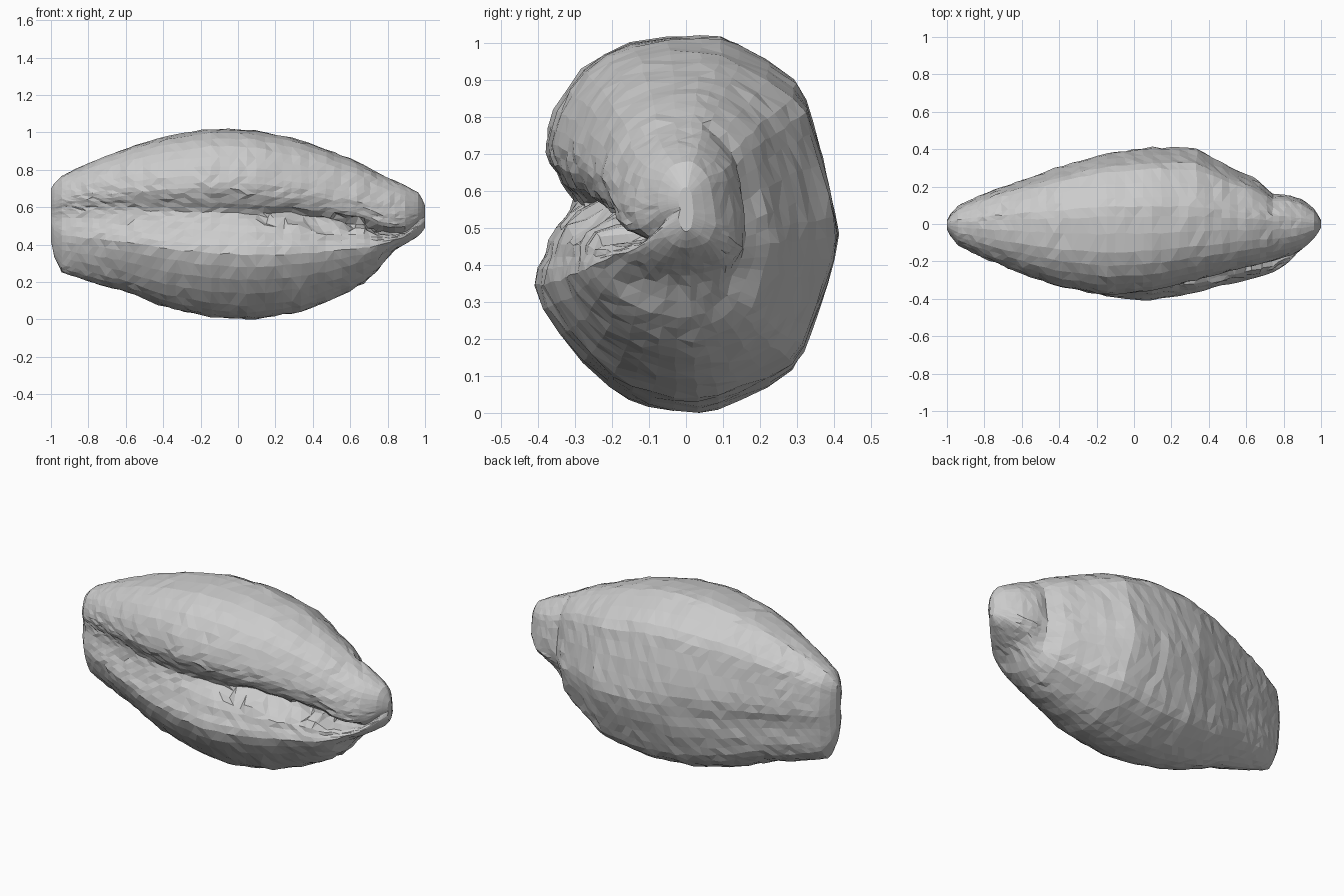
import bpy, bmesh, math, random
from mathutils import Vector

if "Cube" in bpy.data.objects:
    bpy.data.objects.remove(bpy.data.objects["Cube"])

random.seed(4)

# Stations along the shell:
# x, bottom z, top z, slit z, upper lip y, lower lip y, back y, slit y
STATIONS = [
    (-1.00, .42, .70, .57, -.03, -.03, .02, -.027),
    (-.985, .34, .725, .57, -.06, -.055, .05, -.052),
    (-.94, .25, .77, .58, -.115, -.11, .10, -.10),
    (-.80, .205, .835, .585, -.185, -.18, .17, -.155),
    (-.60, .15, .915, .585, -.265, -.26, .24, -.22),
    (-.40, .07, .975, .58, -.335, -.33, .315, -.275),
    (-.15, .012, 1.02, .575, -.378, -.385, .385, -.305),
    (.08, .0, 1.015, .565, -.36, -.41, .41, -.285),
    (.33, .04, .96, .55, -.30, -.37, .405, -.22),
    (.48, .095, .905, .535, -.26, -.325, .325, -.175),
    (.66, .185, .835, .51, -.215, -.285, .235, -.115),
    (.74, .255, .785, .48, -.195, -.26, .185, -.09),
    (.82, .36, .75, .46, -.175, -.205, .172, -.085),
    (.90, .405, .715, .47, -.135, -.13, .138, -.09),
    (.97, .45, .675, .53, -.07, -.06, .075, -.05),
    (1.00, .49, .61, .55, -.02, -.02, .02, -.015),
]

# Kidney cross-section in unit coordinates (y, z); z = 0 is the slit,
# y = -2 marks the bottom of the slit
SECTION = [
    (.1, 1), (-.4, .955), (-.75, .79), (-.94, .55), (-1, .36), (-.97, .23), (-.89, .11),
    (-2, 0), (-.86, -.11), (-.94, -.25), (-1, -.39), (-.84, -.63), (-.52, -.87),
    (-.25, -.97), (.08, -1), (.36, -.94), (.7, -.8), (.82, -.62), (.93, -.38),
    (1, -.15), (.95, .1), (.84, .5), (.72, .74), (.35, .95),
]


def station_at(x):
    for a, b in zip(STATIONS, STATIONS[1:]):
        if x <= b[0] + 1e-6:
            t = (x - a[0]) / (b[0] - a[0])
            return [p + (q - p) * t for p, q in zip(a, b)]
    return STATIONS[-1]


def ring_at(x):
    """Cross-section of the shell at x, rounded by a spline midpoint."""
    x, zb, zt, gz, yu, yl, yb, gy = station_at(x)
    pts = []
    for y, z in SECTION:
        front = yu if z > 0 else yl
        py = gy if y == -2 else (y * yb if y > 0 else -y * front)
        pz = gz + z * ((zt - gz) if z > 0 else (gz - zb))
        pts.append(Vector((x, py, pz)))
    n, out = len(pts), []
    for i in range(n):
        a, b, c, d = (pts[(i + k) % n] for k in (-1, 0, 1, 2))
        out += [b, (b + c) * .5625 - (a + d) * .0625]
    return out


def bump(v, mid, width):
    return math.exp(-((v - mid) / width) ** 2)


# Shell body lofted along x
COUNT = 54
bm = bmesh.new()
rings = []
for i in range(COUNT + 1):
    u = 2 * i / COUNT - 1
    x = .45 * u + .55 * math.sin(u * math.pi / 2)
    ring = []
    for j, p in enumerate(ring_at(x)):
        # faint chipped roughness, fading toward the tips
        end = min(1, (1 - abs(x)) * 5)
        r = .0045 * end
        q = p + Vector([random.uniform(-r, r) for _ in range(3)])
        if q.y > 0:
            # shallow crease along the back left
            if x < 0:
                q.y -= .02 * end * min(1, -x * 4) * bump(q.z, .46, .07)
            # undercut below the spout and step where it leaves the body
            if x > .68:
                low = max(0, min(1, (.52 - q.z) / .16))
                q.y *= 1 - .25 * low * min(1, (x - .68) / .1) * end
            q.y *= 1 - .09 * bump(x, .745, .04)
        # ragged right half of the slit
        if .1 < x < .75 and 13 <= j <= 16:
            q.x += random.uniform(-.02, .02)
            q.z += random.uniform(-.02, .02)
        q.z = max(q.z, 0)
        ring.append(bm.verts.new(q))
    rings.append(ring)

n = len(rings[0])
for a, b in zip(rings, rings[1:]):
    for j in range(n):
        k = (j + 1) % n
        bm.faces.new((a[j], b[j], b[k], a[k]))

# End caps
for ring in (rings[0], rings[-1]):
    mid = sum((v.co for v in ring), Vector()) / n
    tip = bm.verts.new(mid)
    for j in range(n):
        bm.faces.new((ring[j], ring[(j + 1) % n], tip))

bmesh.ops.triangulate(bm, faces=bm.faces[:])
bmesh.ops.recalc_face_normals(bm, faces=bm.faces[:])
mesh = bpy.data.meshes.new("shell_body")
bm.to_mesh(mesh)
bm.free()
shell = bpy.data.objects.new("shell_body", mesh)
bpy.context.collection.objects.link(shell)
